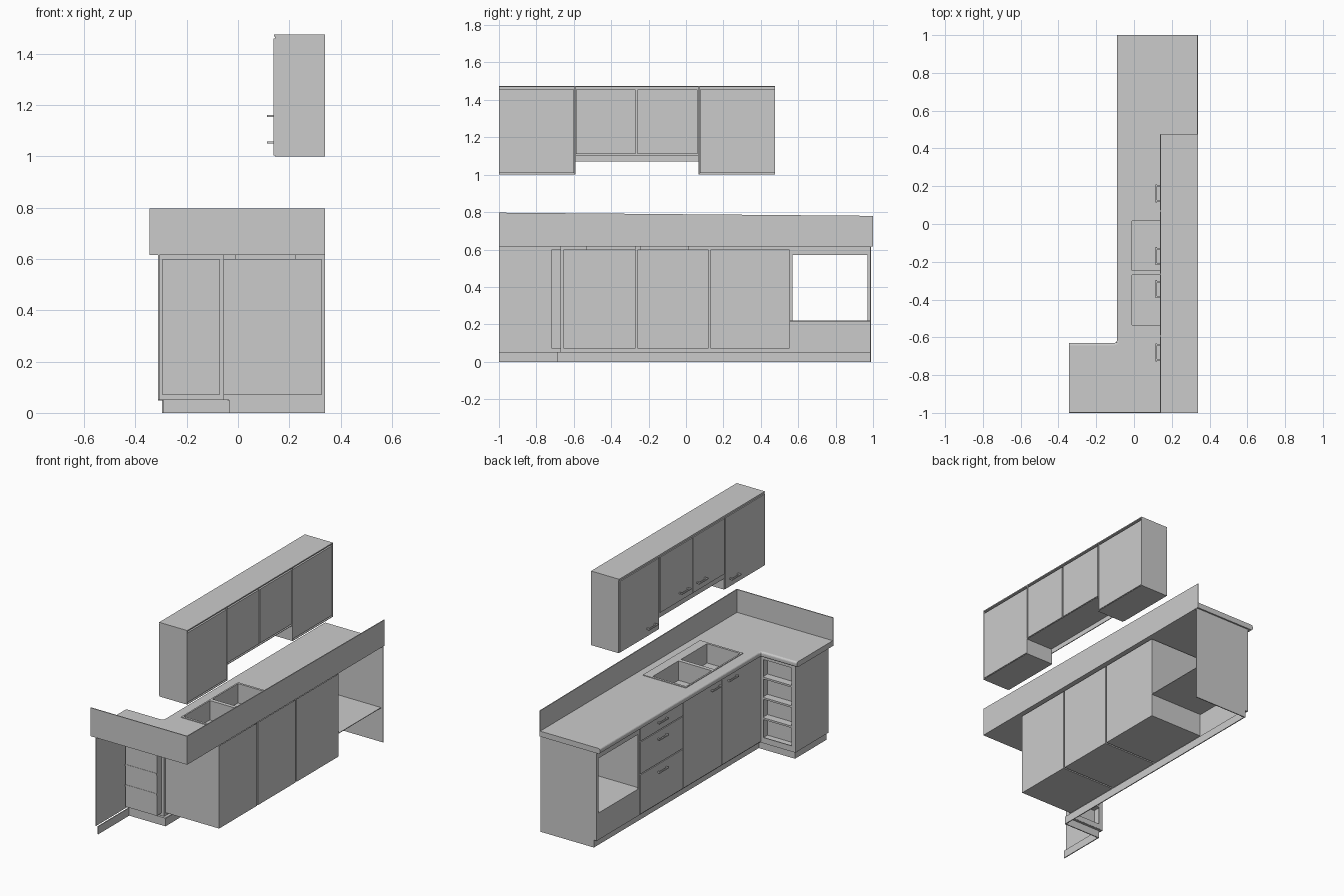
import bpy, bmesh
from mathutils import Vector


def finish(name, bm):
    me = bpy.data.meshes.new(name)
    bm.to_mesh(me)
    bm.free()
    ob = bpy.data.objects.new(name, me)
    bpy.context.collection.objects.link(ob)
    return ob


def add_box(bm, x0, x1, y0, y1, z0, z1, open_top=False):
    vs = bmesh.ops.create_cube(bm, size=1)["verts"]
    for v in vs:
        v.co = Vector((x1 if v.co.x > 0 else x0,
                       y1 if v.co.y > 0 else y0,
                       z1 if v.co.z > 0 else z0))
    if open_top:
        top = [f for f in vs[0].link_faces[:] + vs[-1].link_faces[:]
               if all(abs(v.co.z - z1) < 1e-6 for v in f.verts)]
        bmesh.ops.delete(bm, geom=list(set(top)), context='FACES_ONLY')


def boxes(name, items, open_top=False):
    bm = bmesh.new()
    for it in items:
        add_box(bm, *it, open_top=open_top)
    return finish(name, bm)


def handle(name, x, y, z, out=0.024, length=0.095):
    # bar with two posts, standing out toward -x
    h = length / 2
    items = [(x - out, x - out + 0.008, y - h, y + h, z - 0.004, z + 0.004)]
    for s in (-1, 1):
        yc = y + s * (h - 0.008)
        items.append((x - out, x, yc - 0.004, yc + 0.004, z - 0.004, z + 0.004))
    boxes(name, items)


# --- countertop: L-shaped slab with rounded front edges and sink holes
outline = [(0.34, -1), (0.34, 1), (-0.09, 1), (-0.09, -0.615), (-0.094, -0.626),
           (-0.105, -0.63), (-0.345, -0.63), (-0.345, -1)]
bm = bmesh.new()
face = bm.faces.new([bm.verts.new((x, y, 0.615)) for x, y in outline])
ext = bmesh.ops.extrude_face_region(bm, geom=[face])["geom"]
for v in ext:
    if isinstance(v, bmesh.types.BMVert):
        v.co.z = 0.65
bmesh.ops.recalc_face_normals(bm, faces=bm.faces)


def is_front(e):
    a, b = e.verts
    mid = (a.co + b.co) / 2
    return abs(a.co.z - b.co.z) < 1e-6 and mid.x < -0.08 and -0.99 < mid.y < 0.99 \
        and mid.x > -0.34


bmesh.ops.bevel(bm, geom=[e for e in bm.edges if is_front(e)],
                offset=0.012, segments=4, profile=0.5, affect='EDGES')
counter = finish("countertop", bm)

basins = [(-0.01, 0.225, -0.245, 0.015), (-0.01, 0.225, -0.535, -0.27)]
cutter = boxes("sink_cutter", [(*b, 0.58, 0.7) for b in basins])
cutter.hide_render = True
mod = counter.modifiers.new("sink_holes", 'BOOLEAN')
mod.operation = 'DIFFERENCE'
mod.solver = 'EXACT'
mod.object = cutter
bpy.context.view_layer.objects.active = counter
bpy.ops.object.modifier_apply(modifier=mod.name)
bpy.data.objects.remove(cutter)

# --- sink basins and rim
boxes("sink_basins", [(*b, 0.53, 0.652) for b in basins], open_top=True)
boxes("sink_rim", [(-0.02, -0.01, -0.55, 0.03, 0.649, 0.654),
                   (0.225, 0.285, -0.55, 0.03, 0.649, 0.654),
                   (-0.01, 0.225, 0.015, 0.03, 0.649, 0.654),
                   (-0.01, 0.225, -0.27, -0.245, 0.649, 0.654),
                   (-0.01, 0.225, -0.55, -0.535, 0.649, 0.654)])

# --- backsplash: the long one slopes slightly toward its far end
long_splash = boxes("backsplash_long", [(0.334, 0.34, -1, 1, 0.65, 0.797)])
for v in long_splash.data.vertices:
    if v.co.y > 0 and v.co.z > 0.7:
        v.co.z = 0.78
boxes("backsplash_end", [(-0.345, 0.34, -1, -0.994, 0.65, 0.797)])

# --- thin outer skin of the base units, with the open appliance niche
T = 0.006
boxes("base_front_skin", [(-0.06, -0.06 + T, -0.67, 0.57, 0.05, 0.615),
                          (-0.06, -0.06 + T, 0.57, 0.97, 0.05, 0.22),
                          (-0.06, -0.06 + T, 0.57, 0.97, 0.57, 0.615),
                          (-0.06, -0.06 + T, 0.97, 0.99, 0.05, 0.615)])
boxes("end_panel", [(-0.06, 0.34, 0.99 - T, 0.99, 0.05, 0.615)])
boxes("niche_floor", [(-0.06, 0.325, 0.555, 0.985, 0.216, 0.22)])
boxes("leg_side_panel", [(-0.312, -0.312 + T, -1, -0.665, 0.05, 0.615)])
boxes("kickboard", [(-0.297, -0.297 + T, -1, -0.68, 0, 0.05),
                    (-0.297, -0.04, -0.686, -0.68, 0, 0.05),
                    (-0.04, -0.04 + T, -0.686, 0.99, 0, 0.05),
                    (-0.04, 0.34, 0.99 - T, 0.99, 0, 0.05)])
boxes("plinth_ledge", [(-0.06, -0.036, -0.68, 0.99, 0.048, 0.052),
                       (-0.312, -0.04, -0.686, -0.665, 0.048, 0.052)])

# --- base cabinet boxes
bays = [(-0.655, -0.27), (-0.26, 0.12), (0.13, 0.553)]
boxes("base_cabinets", [(-0.055, 0.325, a, b, 0.07, 0.6) for a, b in bays], open_top=True)

# --- base doors and drawer fronts
boxes("base_doors", [(-0.067, -0.06, a, b, 0.056, 0.608)
                     for a, b in ((-0.662, -0.268), (-0.262, 0.123))])
boxes("drawer_fronts", [(-0.067, -0.06, 0.128, 0.558, a, b)
                        for a, b in ((0.056, 0.307), (0.313, 0.517), (0.523, 0.608))])
for i, (y, z) in enumerate([(-0.37, 0.575), (-0.2, 0.575), (0.34, 0.575),
                            (0.34, 0.47), (0.34, 0.26)]):
    handle(f"base_handle_{i}", -0.067, y, z, out=0.018)

# --- open shelf unit in the short leg, facing +y
X0, X1, Y0, Y1 = -0.295, -0.072, -0.72, -0.664
boxes("shelf_unit", [(X0, X1, Y0, Y0 + T, 0.07, 0.6),
                     (X0, X0 + T, Y0, Y1, 0.07, 0.6),
                     (X1 - T, X1, Y0, Y1, 0.07, 0.6),
                     (X0, X1, Y0, Y1, 0.07, 0.08),
                     (X0, X1, Y0, Y1, 0.59, 0.6)])
boxes("shelves", [(X0, X1, Y0 - 0.002, Y1, z, z + 0.012) for z in (0.2, 0.33, 0.46)])
boxes("shelf_face_frame", [(-0.312, -0.283, -0.67, -0.664, 0.05, 0.615),
                           (-0.084, -0.06, -0.67, -0.664, 0.05, 0.615),
                           (-0.283, -0.084, -0.67, -0.664, 0.05, 0.085),
                           (-0.283, -0.084, -0.67, -0.664, 0.585, 0.615)])

# --- wall cabinets: outer skin, boxes, doors and handles
uppers = [(-0.998, -0.6, 1.0), (-0.587, -0.27, 1.1), (-0.26, 0.062, 1.1), (0.075, 0.472, 1.0)]
boxes("wall_cabinets", [(0.146, 0.337, a, b, z + 0.01, 1.456) for a, b, z in uppers])
boxes("wall_top", [(0.141, 0.34, -1, 0.476, 1.468, 1.475)])
boxes("wall_front_skin", [(0.145, 0.15, -1, -0.592, 1.0, 1.47),
                          (0.145, 0.15, -0.592, 0.068, 1.07, 1.47),
                          (0.145, 0.15, 0.068, 0.476, 1.0, 1.47)])
boxes("wall_sides", [(0.145, 0.34, y, y + 0.004, 1.0, 1.47)
                     for y in (-1, -0.596, 0.068, 0.472)])
boxes("wall_bottoms", [(0.145, 0.34, -1, -0.592, 1.0, 1.004),
                       (0.145, 0.34, 0.068, 0.476, 1.0, 1.004),
                       (0.145, 0.34, -0.592, 0.068, 1.1, 1.104)])
boxes("wall_doors", [(0.138, 0.145, a - 0.001, b + 0.001, z + 0.004, 1.46)
                     for a, b, z in uppers])
for i, (y, z) in enumerate([(-0.68, 1.055), (-0.345, 1.157), (-0.17, 1.157), (0.162, 1.055)]):
    handle(f"wall_handle_{i}", 0.138, y, z)
